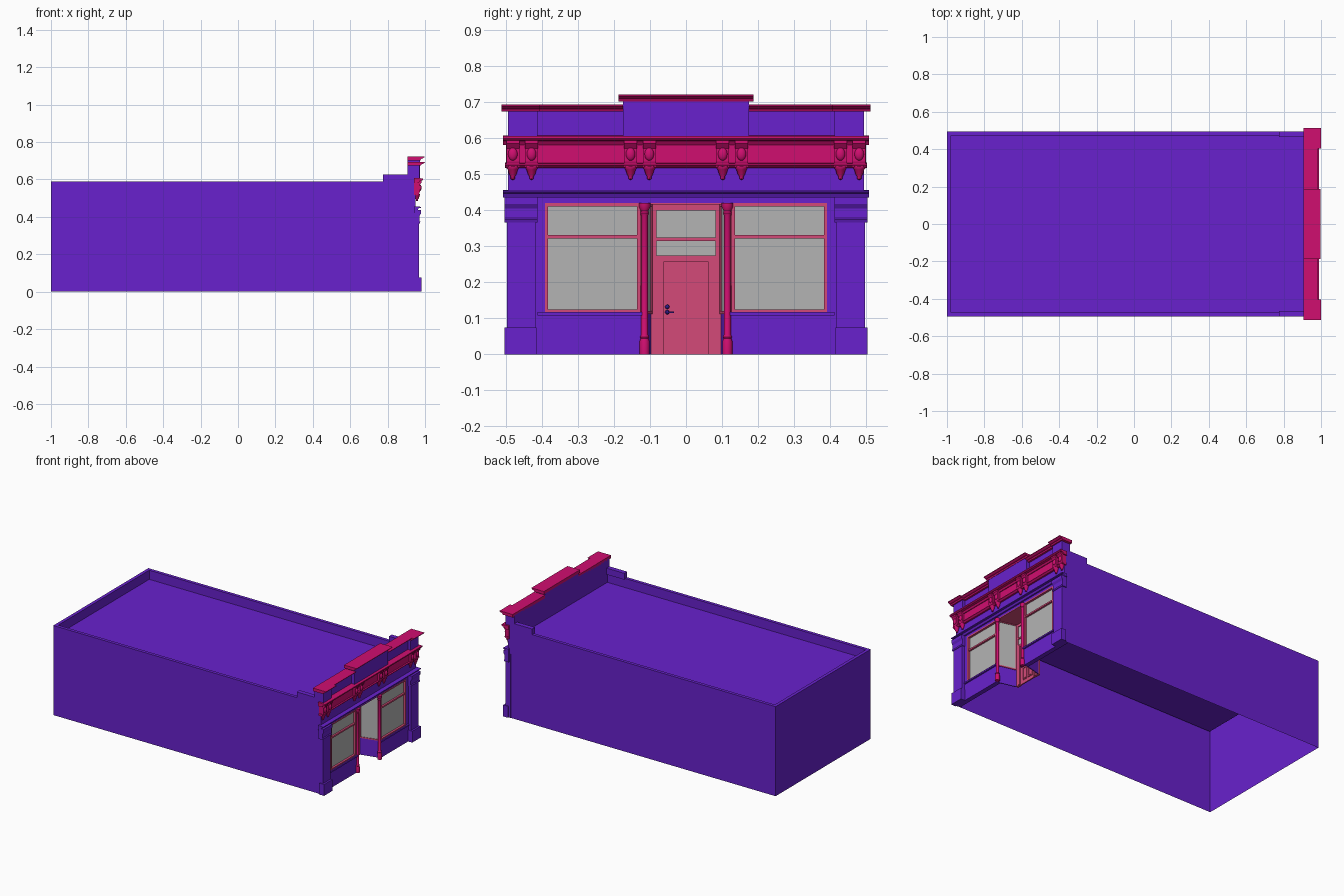
import bpy, bmesh, math
from mathutils import Vector, Matrix

cube = bpy.data.objects.get("Cube")
if cube:
    bpy.data.objects.remove(cube, do_unlink=True)


def material(name, r, g, b):
    lin = [(c / 255 / 12.92 if c < 11 else ((c / 255 + 0.055) / 1.055) ** 2.4) for c in (r, g, b)] + [1]
    m = bpy.data.materials.new(name)
    m.use_nodes = True
    m.diffuse_color = lin
    m.node_tree.nodes["Principled BSDF"].inputs["Base Color"].default_value = lin
    return m


PURPLE = material("purple_paint", 104, 33, 205)
CRIMSON = material("crimson_trim", 208, 14, 112)
PINK = material("pink_joinery", 211, 74, 120)
GLASS = material("grey_glass", 180, 180, 180)
KNOB = material("dark_blue_metal", 50, 25, 140)


def finish(name, bm, mat, smooth=False):
    bmesh.ops.recalc_face_normals(bm, faces=bm.faces)
    me = bpy.data.meshes.new(name)
    bm.to_mesh(me)
    bm.free()
    me.materials.append(mat)
    ob = bpy.data.objects.new(name, me)
    bpy.context.collection.objects.link(ob)
    if smooth:
        bpy.context.view_layer.objects.active = ob
        ob.select_set(True)
        bpy.ops.object.shade_smooth_by_angle(angle=math.radians(40))
        ob.select_set(False)
    return ob


def extrude(name, mat, points, vector):
    bm = bmesh.new()
    face = bm.faces.new([bm.verts.new(p) for p in points])
    new = bmesh.ops.extrude_face_region(bm, geom=[face])["geom"]
    bmesh.ops.translate(bm, vec=vector, verts=[v for v in new if isinstance(v, bmesh.types.BMVert)])
    # the starting face is kept as the closing cap
    if not face.is_valid or face not in bm.faces[:]:
        bmesh.ops.holes_fill(bm, edges=bm.edges)
    return finish(name, bm, mat)


def box(name, mat, x0, x1, y0, y1, z0, z1):
    y0, y1 = sorted((y0, y1))
    return extrude(name, mat, [(x0, y0, z0), (x1, y0, z0), (x1, y1, z0), (x0, y1, z0)], (0, 0, z1 - z0))


def moulding(name, mat, profile, y0, y1):
    """Profile of (x, z) points run along y."""
    y0, y1 = sorted((y0, y1))
    return extrude(name, mat, [(x, y0, z) for x, z in profile], (0, y1 - y0, 0))


def slab(name, mat, plan, z0, z1):
    """Plan of (x, y) points raised in z."""
    return extrude(name, mat, [(x, y, z0) for x, y in plan], (0, 0, z1 - z0))


def lathe(name, mat, profile, x, y, steps=16):
    bm = bmesh.new()
    verts = [bm.verts.new((x + r, y, z)) for r, z in profile]
    edges = [bm.edges.new(pair) for pair in zip(verts, verts[1:])]
    bmesh.ops.spin(bm, geom=verts + edges, cent=(x, y, 0), axis=(0, 0, 1), angle=math.tau, steps=steps)
    bmesh.ops.remove_doubles(bm, verts=bm.verts, dist=0.0002)
    return finish(name, bm, mat, True)


def ball(name, mat, center, size):
    bm = bmesh.new()
    bmesh.ops.create_uvsphere(bm, u_segments=16, v_segments=8, radius=1,
                              matrix=Matrix.Translation(center) @ Matrix.Diagonal((*size, 1)))
    return finish(name, bm, mat, True)


def frame(name, mat, x0, x1, y0, y1, z0, z1, w):
    y0, y1 = sorted((y0, y1))
    for a, b in ((y0, y0 + w), (y1 - w, y1)):
        box(name, mat, x0, x1, a, b, z0, z1)
    for a, b in ((z0, z0 + w), (z1 - w, z1)):
        box(name, mat, x0, x1, y0 + w, y1 - w, a, b)


SIDE, FACE, ROOF, TOP = 0.495, 0.95, 0.53, 0.59

# Hollow main building: open below and at the shopfront, with a sunken roof
bm = bmesh.new()
bmesh.ops.create_cube(bm, size=1, matrix=Matrix.Translation((-0.03, 0, TOP / 2)) @ Matrix.Diagonal((1.94, SIDE * 2, TOP, 1)))
bm.faces.ensure_lookup_table()
roof = max(bm.faces, key=lambda f: f.calc_center_median().z)
bottom = min(bm.faces, key=lambda f: f.calc_center_median().z)
front = max(bm.faces, key=lambda f: f.calc_center_median().x)
bmesh.ops.inset_individual(bm, faces=[roof], thickness=0.03)
sunken = bmesh.ops.extrude_face_region(bm, geom=[roof])["geom"]
bmesh.ops.translate(bm, vec=(0, 0, ROOF - TOP), verts=[v for v in sunken if isinstance(v, bmesh.types.BMVert)])
bmesh.ops.delete(bm, geom=[f for f in (bottom, front, roof) if f.is_valid], context="FACES")
finish("building_shell", bm, PURPLE)

# Shopfront wall and parapet
box("upper_wall", PURPLE, 0.905, FACE, -SIDE, SIDE, 0.42, 0.682)
box("centre_parapet", PURPLE, 0.905, 0.972, -0.175, 0.175, 0.605, 0.703)


def crown(name, y0, y1, z, out):
    moulding(name, CRIMSON, [(0.905, z), (0.905, z - 0.02), (out - 0.022, z - 0.02), (out - 0.018, z - 0.012),
                             (out - 0.01, z - 0.01), (out - 0.003, z - 0.005), (out, z - 0.004), (out, z)], y0, y1)


crown("centre_crown", -0.188, 0.188, 0.722, 0.996)

# Main cornice, frieze and string courses
box("frieze", CRIMSON, 0.94, 0.96, -0.5, 0.5, 0.525, 0.59)
moulding("main_cornice", CRIMSON, [(0.94, 0.582), (0.965, 0.582), (0.972, 0.592), (0.986, 0.595),
                                   (0.99, 0.6), (0.99, 0.606), (0.94, 0.608)], -0.508, 0.508)
moulding("frieze_base", CRIMSON, [(0.94, 0.518), (0.96, 0.518), (0.97, 0.526), (0.97, 0.53), (0.94, 0.533)], -0.503, 0.503)
moulding("string_course", PURPLE, [(0.94, 0.435), (0.96, 0.435), (0.966, 0.447), (0.978, 0.449),
                                   (0.978, 0.454), (0.94, 0.456)], -0.508, 0.508)

# Bracket pairs with oval bosses and hanging drops
for y in [s * d for s in (-1, 1) for d in (0.102, 0.154, 0.429, 0.481)]:
    moulding("bracket", CRIMSON, [(0.95, 0.52), (0.966, 0.52), (0.972, 0.535), (0.972, 0.572),
                                  (0.982, 0.585), (0.982, 0.596), (0.95, 0.596)], y - 0.018, y + 0.018)
    ball("bracket_boss", CRIMSON, (0.972, y, 0.556), (0.009, 0.013, 0.018))
    lathe("bracket_drop", CRIMSON, [(0, 0.484), (0.006, 0.487), (0.006, 0.494), (0.01, 0.5), (0.014, 0.513),
                                    (0.017, 0.517), (0.017, 0.523), (0, 0.523)], 0.957, y, 8)

for s in (-1, 1):
    # Side crowns, stepping forward over the end piers
    crown("side_crown", s * 0.175, s * 0.405, 0.694, 0.984)
    crown("end_crown", s * 0.405, s * 0.512, 0.694, 1.0)
    box("parapet_pier", PURPLE, 0.905, 0.97, s * 0.412, s * SIDE, 0.605, 0.68)
    box("side_wall_step", PURPLE, 0.775, 0.91, s * (SIDE - 0.03), s * SIDE, 0.585, 0.627)

    # Corner pilaster
    box("corner_wall", PURPLE, 0.92, FACE, s * 0.39, s * SIDE, 0, 0.42)
    box("pilaster", PURPLE, 0.93, 0.968, s * 0.418, s * 0.497, 0, 0.42)
    box("pilaster_base", PURPLE, 0.945, 0.98, s * 0.415, s * 0.504, 0, 0.075)
    moulding("pilaster_capital", PURPLE, [(0.94, 0.366), (0.972, 0.366), (0.975, 0.374), (0.97, 0.378), (0.97, 0.405),
                                          (0.978, 0.418), (0.978, 0.437), (0.94, 0.437)], s * 0.413, s * 0.504)

    # Display window over its bulkhead
    box("bulkhead", PURPLE, 0.92, FACE, s * 0.125, s * 0.4, 0, 0.112)
    box("window_sill", PURPLE, 0.92, 0.96, s * 0.122, s * 0.412, 0.108, 0.117)
    box("window_glass", GLASS, 0.932, 0.938, s * 0.13, s * 0.39, 0.117, 0.42)
    frame("window_frame", PINK, 0.928, 0.952, s * 0.127, s * 0.392, 0.116, 0.42, 0.009)
    box("window_bar", PINK, 0.928, 0.95, s * 0.13, s * 0.388, 0.322, 0.332)

    # Slanting side of the entry recess
    def side_strip(name, mat, z0, z1, a=0.0, b=1.0, t=0.006):
        p, q = Vector((0.94, s * 0.127)), Vector((0.82, s * 0.097))
        u, v = p.lerp(q, a), p.lerp(q, b)
        slab(name, mat, [u, v, v + Vector((0, s * t)), u + Vector((0, s * t))], z0, z1)

    side_strip("recess_bulkhead", PURPLE, 0, 0.112)
    side_strip("recess_glass", GLASS, 0.112, 0.42)
    for z0, z1 in ((0.112, 0.12), (0.411, 0.42)):
        side_strip("recess_rail", PINK, z0, z1, t=-0.004)
    for a, b in ((0, 0.07), (0.93, 1)):
        side_strip("recess_post", PINK, 0.112, 0.42, a, b, -0.004)

    # Turned entry column
    lathe("entry_column", CRIMSON, [(0, 0), (0.014, 0), (0.014, 0.035), (0.011, 0.044), (0.013, 0.048), (0.0095, 0.055),
                                    (0.009, 0.385), (0.012, 0.392), (0.01, 0.398), (0.016, 0.41), (0.016, 0.42), (0, 0.42)],
          0.952, s * 0.115)

# Entry recess: ceiling, door surround and transom lights
slab("recess_ceiling", PINK, [(0.95, -0.13), (0.95, 0.13), (0.81, 0.1), (0.81, -0.1)], 0.416, 0.422)
frame("door_surround", PINK, 0.805, 0.822, -0.1, 0.1, 0.257, 0.418, 0.018)
for s in (-1, 1):
    box("door_jamb", PINK, 0.805, 0.822, s * 0.066, s * 0.1, 0, 0.26)
    box("door_stop", PINK, 0.82, 0.826, s * 0.063, s * 0.072, 0, 0.264)
box("transom_bar", PINK, 0.805, 0.822, -0.085, 0.085, 0.315, 0.324)
box("transom_glass", GLASS, 0.81, 0.816, -0.085, 0.085, 0.265, 0.4)

# Six-panel door with handle
box("door", PINK, 0.808, 0.816, -0.068, 0.068, 0, 0.26)
for y in (-0.024, 0.024):
    for z0, z1 in ((0.022, 0.105), (0.12, 0.205), (0.215, 0.245)):
        frame("door_panel_mould", PINK, 0.815, 0.82, y - 0.018, y + 0.018, z0, z1, 0.005)
        box("door_panel", PINK, 0.815, 0.819, y - 0.01, y + 0.01, z0 + 0.009, z1 - 0.009)
box("door_handle", KNOB, 0.822, 0.828, -0.054, -0.034, 0.115, 0.119)
for z in (0.117, 0.132):
    ball("door_lock", KNOB, (0.82, -0.052, z), (0.007, 0.006, 0.006))
